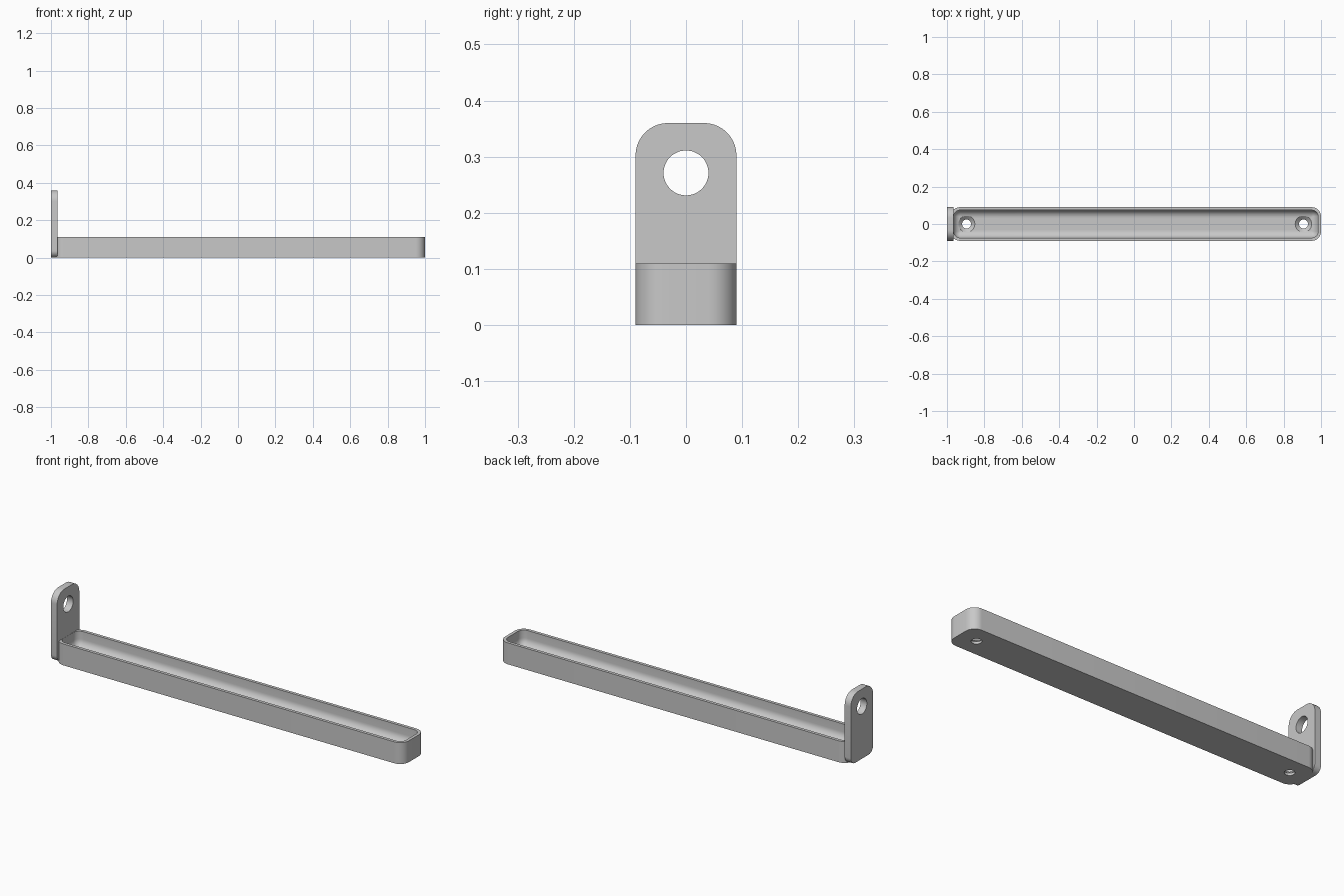
import bpy, bmesh, math

cube = bpy.data.objects.get("Cube")
if cube:
    bpy.data.objects.remove(cube, do_unlink=True)

grey = bpy.data.materials.new("plain grey")
grey.use_nodes = True
COLOUR = (0.58, 0.58, 0.58, 1)
grey.diffuse_color = COLOUR
grey.node_tree.nodes["Principled BSDF"].inputs["Base Color"].default_value = COLOUR


def rounded_outline(u0, u1, v0, v1, low_r, high_r, steps=10):
    """Rounded rectangle; low_r rounds the v0 corners, high_r the v1 corners."""
    corners = [(u1 - high_r, v1 - high_r, high_r, 0), (u0 + high_r, v1 - high_r, high_r, 1),
               (u0 + low_r, v0 + low_r, low_r, 2), (u1 - low_r, v0 + low_r, low_r, 3)]
    points = []
    for cu, cv, r, quarter in corners:
        for i in range(steps + 1):
            a = (quarter + i / steps) * math.pi / 2
            points.append((cu + r * math.cos(a), cv + r * math.sin(a)))
    return points


def loft(name, rings):
    """Join rings of equal length and cap both ends."""
    bm = bmesh.new()
    loops = [[bm.verts.new(p) for p in ring] for ring in rings]
    for a, b in zip(loops, loops[1:]):
        for i in range(len(a)):
            j = (i + 1) % len(a)
            bm.faces.new((a[i], a[j], b[j], b[i]))
    bm.faces.new(loops[0][::-1])
    bm.faces.new(loops[-1])
    bmesh.ops.recalc_face_normals(bm, faces=bm.faces[:])
    mesh = bpy.data.meshes.new(name)
    bm.to_mesh(mesh)
    bm.free()
    obj = bpy.data.objects.new(name, mesh)
    bpy.context.collection.objects.link(obj)
    mesh.materials.append(grey)
    return obj


def activate(obj):
    bpy.ops.object.select_all(action='DESELECT')
    obj.select_set(True)
    bpy.context.view_layer.objects.active = obj


def drill(obj, cutter):
    cutter.hide_render = True
    activate(obj)
    mod = obj.modifiers.new("hole", 'BOOLEAN')
    mod.operation = 'DIFFERENCE'
    mod.solver = 'EXACT'
    mod.object = cutter
    bpy.ops.object.modifier_apply(modifier=mod.name)
    bpy.data.objects.remove(cutter, do_unlink=True)


def circle(r, steps=40):
    return [(r * math.cos(2 * math.pi * i / steps), r * math.sin(2 * math.pi * i / steps))
            for i in range(steps)]


# Tray: straight outer wall, flat rim, filleted inner trough
X0, X1, HALF, HEIGHT = -0.98, 1.0, 0.09, 0.11
WALL, FLOOR, FILLET, CORNER = 0.016, 0.03, 0.04, 0.05


def tray_ring(inset, z):
    r = max(CORNER - inset, 0.005)
    return [(x, y, z) for x, y in rounded_outline(X0 + inset, X1 - inset,
                                                  inset - HALF, HALF - inset, r, r)]


rings = [tray_ring(0, 0), tray_ring(0, HEIGHT), tray_ring(WALL, HEIGHT)]
for i in range(9):
    a = i / 8 * math.pi / 2
    rings.append(tray_ring(WALL + FILLET * (1 - math.cos(a)),
                           FLOOR + FILLET * (1 - math.sin(a))))
tray = loft("tray", rings)

# Countersunk screw holes through the tray floor
for x in (-0.895, 0.906):
    profile = [(0.024, -0.02), (0.024, 0.012), (0.044, FLOOR), (0.044, 0.09)]
    drill(tray, loft("screw_hole_cutter",
                     [[(x + u, v, z) for u, v in circle(r)] for r, z in profile]))

# Upright end plate with a round hanging hole
outline = rounded_outline(-HALF, HALF, 0.002, 0.36, 0.035, 0.058)
plate = loft("end_plate", [[(x, y, z) for y, z in outline] for x in (-1.0, -0.965)])
drill(plate, loft("hanging_hole_cutter",
                  [[(x, u, 0.271 + v) for u, v in circle(0.04, 48)] for x in (-1.1, -0.9)]))

for obj in (tray, plate):
    activate(obj)
    bpy.ops.object.shade_smooth_by_angle(angle=math.radians(30))
